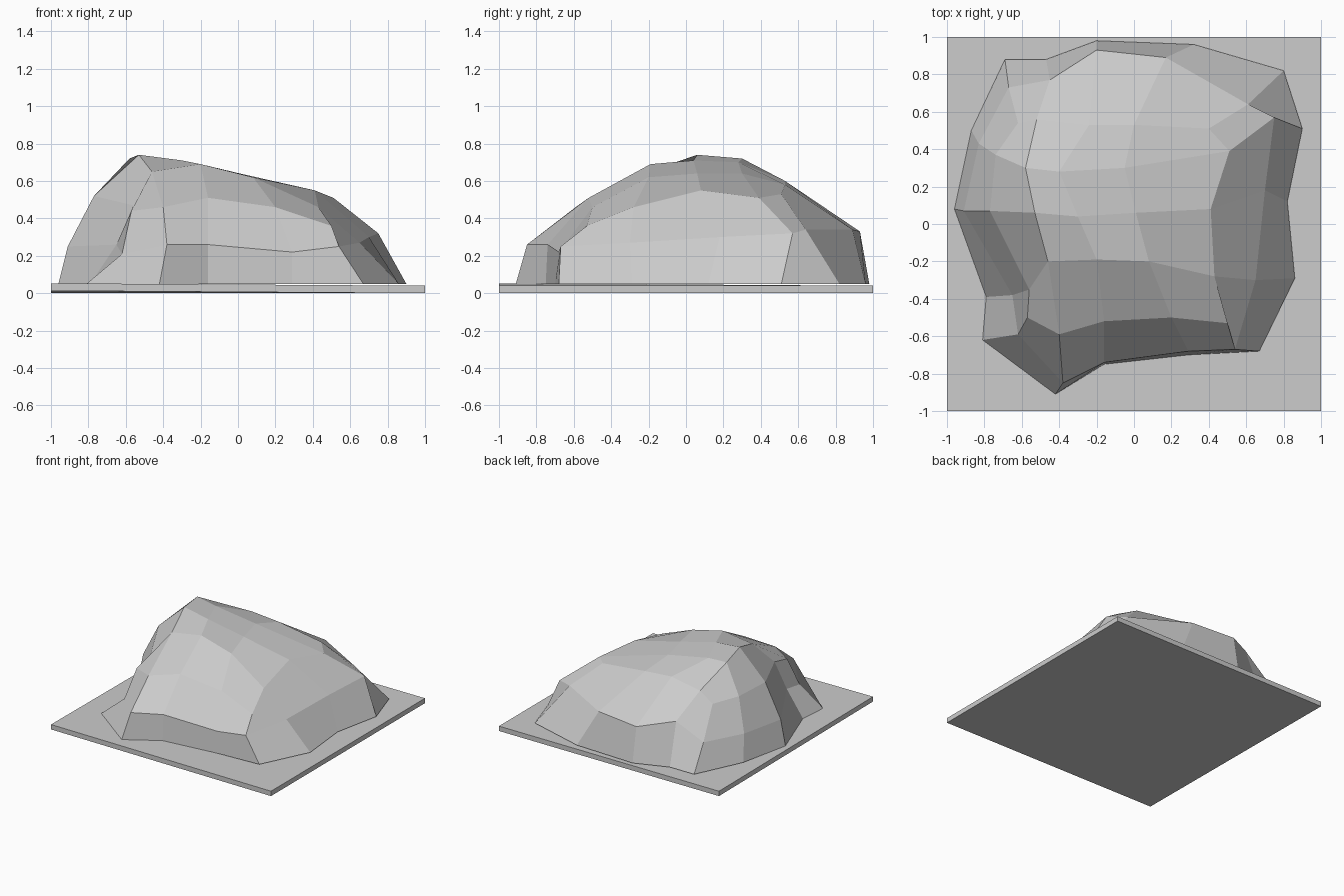
import bpy
import bmesh

cube = bpy.data.objects.get("Cube")
if cube:
    bpy.data.objects.remove(cube, do_unlink=True)


def make_material(name, colour):
    mat = bpy.data.materials.new(name)
    mat.use_nodes = True
    mat.diffuse_color = colour
    mat.node_tree.nodes["Principled BSDF"].inputs["Base Color"].default_value = colour
    return mat


def finish(name, bm, mat):
    """Turn a bmesh into a flat shaded object."""
    bmesh.ops.recalc_face_normals(bm, faces=bm.faces)
    mesh = bpy.data.meshes.new(name)
    bm.to_mesh(mesh)
    bm.free()
    mesh.materials.append(mat)
    obj = bpy.data.objects.new(name, mesh)
    bpy.context.collection.objects.link(obj)
    return obj


def add_vert(bm, x, y, z):
    """Add a point given in hundredths of a unit."""
    return bm.verts.new((x / 100, y / 100, z / 100))


def bridge(bm, lower, upper):
    """Join two closed rings of points with quads."""
    count = len(lower)
    for i in range(count):
        j = (i + 1) % count
        bm.faces.new((lower[i], lower[j], upper[j], upper[i]))


stone_grey = make_material("stone grey", (0.6, 0.6, 0.6, 1))

# Base slab, with its front right corner slightly lifted
bm = bmesh.new()
bmesh.ops.create_cube(bm, size=2)
for v in bm.verts:
    v.co.z = 0.04 if v.co.z > 0 else 0
    if v.co.x < 0 and v.co.y < 0:
        v.co.z += 0.013
finish("base_slab", bm, stone_grey)

# Crown of the mound: cross-sections from front to back
sections = [
    [(-57, -50, 44), (-40, -59, 46), (-16, -52, 51), (20, -50, 46), (50, -53, 36)],
    [(-56, -35, 47), (-46, -20, 65), (-20, -19, 69), (8, -20, 62), (43, -28, 46)],
    [(-77, 7, 52), (-53, 6, 74), (-30, 4, 71), (1, 6, 64), (41, 8, 55)],
    [(-74, 37, 51), (-58, 30, 72), (-40, 28, 70), (-5, 30, 64), (51, 39, 51)],
    [(-62, 54, 48), (-52, 56, 57), (-24, 53, 60), (0, 53, 58), (40, 51, 53)],
]
# Shoulder and foot outlines, counter-clockwise from the front right corner
shoulder = [
    (-62, -59, 21), (-38, -85, 26), (-16, -74, 26), (29, -68, 22),
    (54, -67, 25), (65, -30, 27), (70, 18, 30), (75, 57, 32),
    (61, 64, 34), (17, 89, 34), (-20, 93, 33), (-45, 77, 38),
    (-67, 73, 25), (-83, 43, 25), (-91, 7, 25), (-65, -38, 26),
]
foot = [
    (-81, -62), (-42, -91), (-16, -75), (29, -70),
    (67, -68), (86, -29), (82, 12), (90, 51),
    (80, 82), (32, 96), (-20, 98), (-47, 88),
    (-69, 88), (-87, 50), (-96, 8), (-79, -39),
]

bm = bmesh.new()
crown = [[add_vert(bm, *p) for p in row] for row in sections]
for front, back in zip(crown, crown[1:]):
    for i in range(len(front) - 1):
        bm.faces.new((front[i], front[i + 1], back[i + 1], back[i]))

# Walk around the crown's edge, then step down to the shoulder and foot
rim = (crown[0][:-1] + [row[-1] for row in crown[:-1]]
       + crown[-1][:0:-1] + [row[0] for row in crown[:0:-1]])
shoulder_ring = [add_vert(bm, *p) for p in shoulder]
foot_ring = [add_vert(bm, x, y, 5) for x, y in foot]
bridge(bm, shoulder_ring, rim)
bridge(bm, foot_ring, shoulder_ring)
finish("rock_mound", bm, stone_grey)
